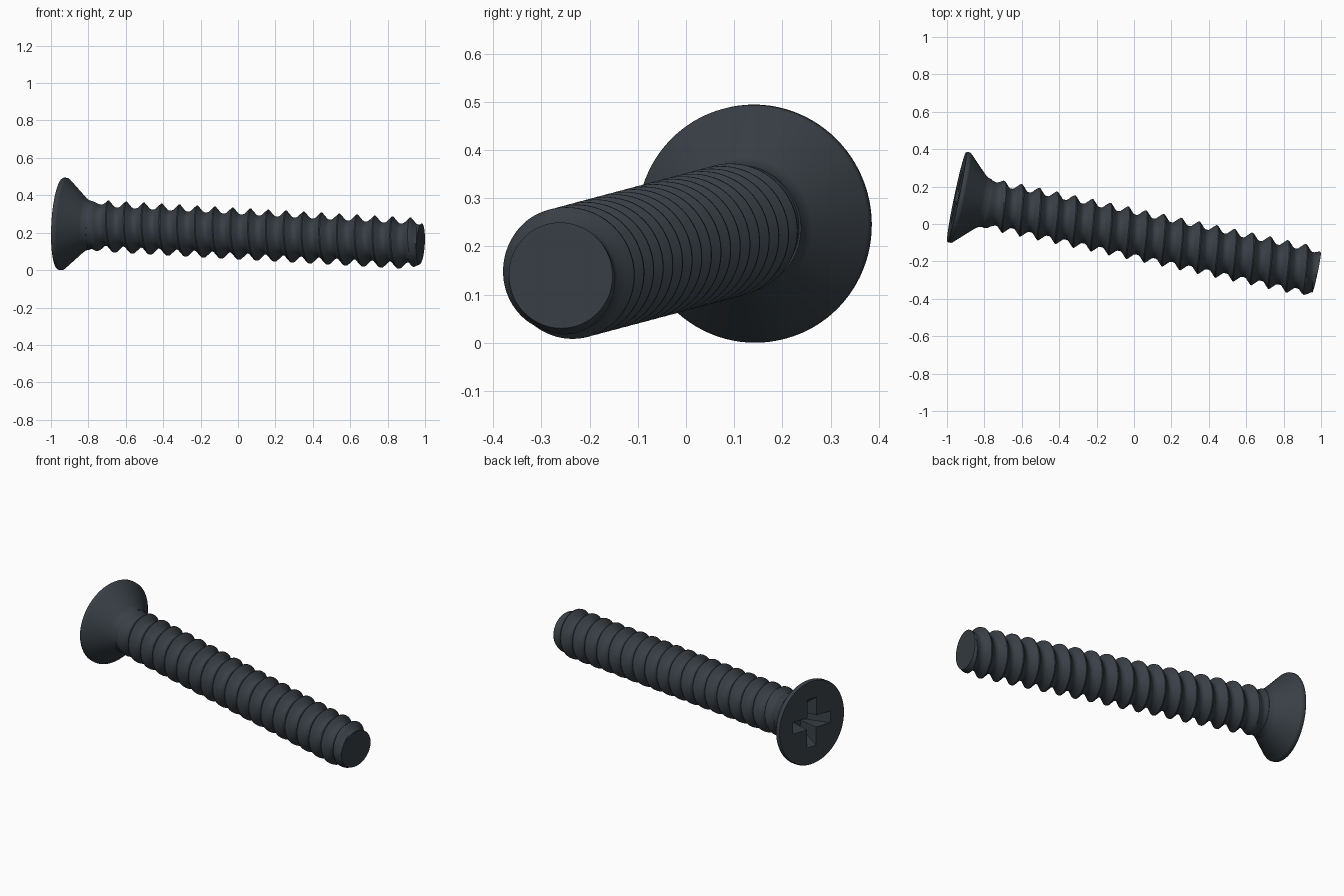
import bpy, bmesh, math
from mathutils import Matrix, Vector

cube = bpy.data.objects.get("Cube")
if cube:
    bpy.data.objects.remove(cube, do_unlink=True)

# Screw axis: from the centre of the head face to the centre of the tip
START = Vector((-0.948, 0.145, 0.248))
TIP = Vector((0.976, -0.26, 0.14))
LENGTH = (TIP - START).length
ez = (TIP - START).normalized()
ey = (Vector((0, 0, 1)) - ez * ez.z).normalized()
ex = ey.cross(ez)
PLACE = Matrix.Translation(START) @ Matrix((ex, ey, ez)).transposed().to_4x4()

steel = bpy.data.materials.new("dark blue grey steel")
COLOUR = (0.04, 0.05, 0.06, 1)
steel.diffuse_color = COLOUR
steel.use_nodes = True
steel.node_tree.nodes["Principled BSDF"].inputs["Base Color"].default_value = COLOUR


def make_object(name, bm):
    bmesh.ops.remove_doubles(bm, verts=bm.verts, dist=1e-5)
    bmesh.ops.dissolve_degenerate(bm, edges=bm.edges, dist=1e-6)
    bmesh.ops.recalc_face_normals(bm, faces=bm.faces)
    mesh = bpy.data.meshes.new(name)
    bm.to_mesh(mesh)
    bm.free()
    mesh.materials.append(steel)
    obj = bpy.data.objects.new(name, mesh)
    obj.matrix_world = PLACE
    bpy.context.collection.objects.link(obj)
    return obj


def smooth(obj, degrees):
    bpy.ops.object.select_all(action='DESELECT')
    obj.select_set(True)
    bpy.context.view_layer.objects.active = obj
    bpy.ops.object.shade_smooth_by_angle(angle=math.radians(degrees))


def bridge_grid(bm, rows):
    for low, high in zip(rows, rows[1:]):
        for i in range(len(low) - 1):
            bm.faces.new((low[i], low[i + 1], high[i + 1], high[i]))


# Countersunk head, turned from a profile of (radius, distance along axis)
def make_head():
    profile = [(0.243, 0), (0.247, 0.006), (0.247, 0.022), (0.243, 0.028),
               (0.145, 0.13), (0.136, 0.143), (0.13, 0.165)]
    sides = 96
    bm = bmesh.new()
    rows = []
    for r, z in profile:
        ring = [bm.verts.new((r * math.cos(math.tau * i / sides),
                              r * math.sin(math.tau * i / sides), z))
                for i in range(sides)]
        rows.append(ring + ring[:1])
    bridge_grid(bm, rows)
    bm.faces.new(rows[0][:-1])
    bm.faces.new(rows[-1][:-1])
    return make_object("countersunk_head", bm)


# Tapered bar that cuts one slot of the cross recess
def make_cutter(angle):
    bm = bmesh.new()
    bmesh.ops.create_cube(bm, size=2)
    for v in bm.verts:
        deep = v.co.z > 0
        v.co.x *= 0.06 if deep else 0.148
        v.co.y *= 0.026 if deep else 0.035
        v.co.z = 0.12 if deep else -0.01
    bmesh.ops.rotate(bm, verts=bm.verts, matrix=Matrix.Rotation(angle, 3, 'Z'))
    obj = make_object("recess_cutter", bm)
    obj.hide_render = True
    return obj


head = make_head()
cutters = [make_cutter(a + math.radians(4)) for a in (0, math.pi / 2)]
for cutter in cutters:
    cut = head.modifiers.new("cross recess", 'BOOLEAN')
    cut.operation = 'DIFFERENCE'
    cut.solver = 'EXACT'
    cut.object = cutter
bpy.context.view_layer.update()
evaluated = head.evaluated_get(bpy.context.evaluated_depsgraph_get())
head_mesh = bpy.data.meshes.new_from_object(evaluated)
head.modifiers.clear()
head.data = head_mesh
for cutter in cutters:
    bpy.data.objects.remove(cutter, do_unlink=True)
smooth(head, 35)

# Threaded shank: rows of points follow the helix and stop at both ends
PITCH, PHASE = 0.0972, 0.035
NECK = 0.15
CREST, DEPTH = 0.138, 0.034
# one turn of thread: (fraction of pitch, groove depth share)
TOOTH = [(0, 0), (0.06, 0), (0.2, 0.4), (0.36, 0.88), (0.45, 1),
         (0.61, 1), (0.7, 0.88), (0.86, 0.4)]


def shank_radius(z, groove):
    fade = min(1, max(0, (z - NECK) / 0.1))
    chamfer = 0.11 + (LENGTH - z) * 0.5
    return min(CREST - 0.008 * (1 - fade) - DEPTH * groove * fade, chamfer)


def make_shank():
    sides = 72
    bm = bmesh.new()
    rows = []
    turns = int(LENGTH / PITCH) + 2
    for k in range(-1, turns):
        for part, groove in TOOTH:
            row = []
            for i in range(sides + 1):
                a = math.tau * i / sides
                z = PHASE + PITCH * (k + part - 0.03 + i / sides)
                z = min(LENGTH, max(NECK, z))
                g = groove
                if z in (NECK, LENGTH):
                    g = 0
                r = shank_radius(z, g)
                row.append(bm.verts.new((r * math.cos(a), r * math.sin(a), z)))
            rows.append(row)
    bridge_grid(bm, rows)
    # flat caps at both ends
    bm.faces.new(rows[0][:-1])
    bm.faces.new(rows[-1][:-1])
    return make_object("threaded_shank", bm)


smooth(make_shank(), 40)
